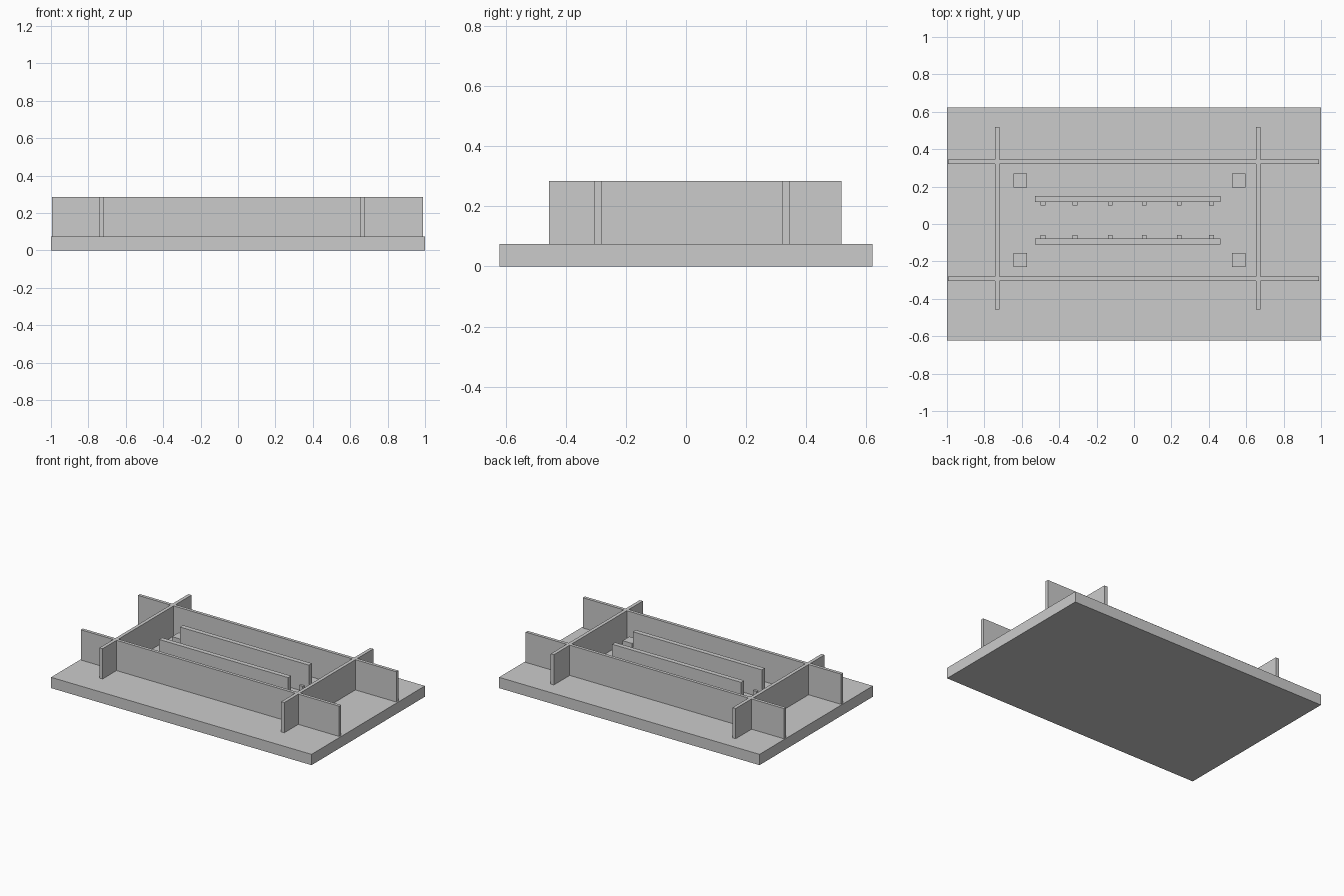
import bpy, bmesh

if "Cube" in bpy.data.objects:
    bpy.data.objects.remove(bpy.data.objects["Cube"])


def box(name, x, y, z):
    """Axis-aligned box from (min, max) ranges."""
    bm = bmesh.new()
    bmesh.ops.create_cube(bm, size=1)
    for v in bm.verts:
        v.co = [r[0] if c < 0 else r[1] for c, r in zip(v.co, (x, y, z))]
    mesh = bpy.data.meshes.new(name)
    bm.to_mesh(mesh)
    bm.free()
    ob = bpy.data.objects.new(name, mesh)
    bpy.context.collection.objects.link(ob)
    return ob


FLOOR, WALL_TOP, RAIL_TOP = 0.075, 0.285, 0.268
MID = 0.02          # y of the layout's symmetry axis

# base slab
box("base_slab", (-1, 1), (-0.622, 0.622), (0, FLOOR))

# crossing walls
for side, y in (("front", -0.293), ("back", 0.333)):
    box(f"{side}_long_wall", (-0.994, 0.99), (y - 0.011, y + 0.011), (FLOOR, WALL_TOP))
for side, x in (("left", -0.732), ("right", 0.664)):
    box(f"{side}_cross_wall", (x - 0.012, x + 0.012), (-0.457, 0.518), (FLOOR, WALL_TOP))

for side, s in (("front", -1), ("back", 1)):
    # inner rail
    y = sorted((MID + s * 0.097, MID + s * 0.13))
    box(f"{side}_rail", (-0.528, 0.462), y, (FLOOR, RAIL_TOP))
    # small tabs on the inside of the rail
    y = sorted((MID + s * 0.08, MID + s * 0.097))
    for i, x in enumerate((-0.487, -0.315, -0.127, 0.055, 0.242, 0.414)):
        box(f"{side}_tab_{i + 1}", (x - 0.013, x + 0.013), y, (FLOOR, 0.117))
    # square corner posts
    yc = MID + s * 0.213
    for lr, x in (("left", -0.608), ("right", 0.56)):
        box(f"{side}_{lr}_post", (x - 0.036, x + 0.036), (yc - 0.037, yc + 0.037), (FLOOR, 0.14))
